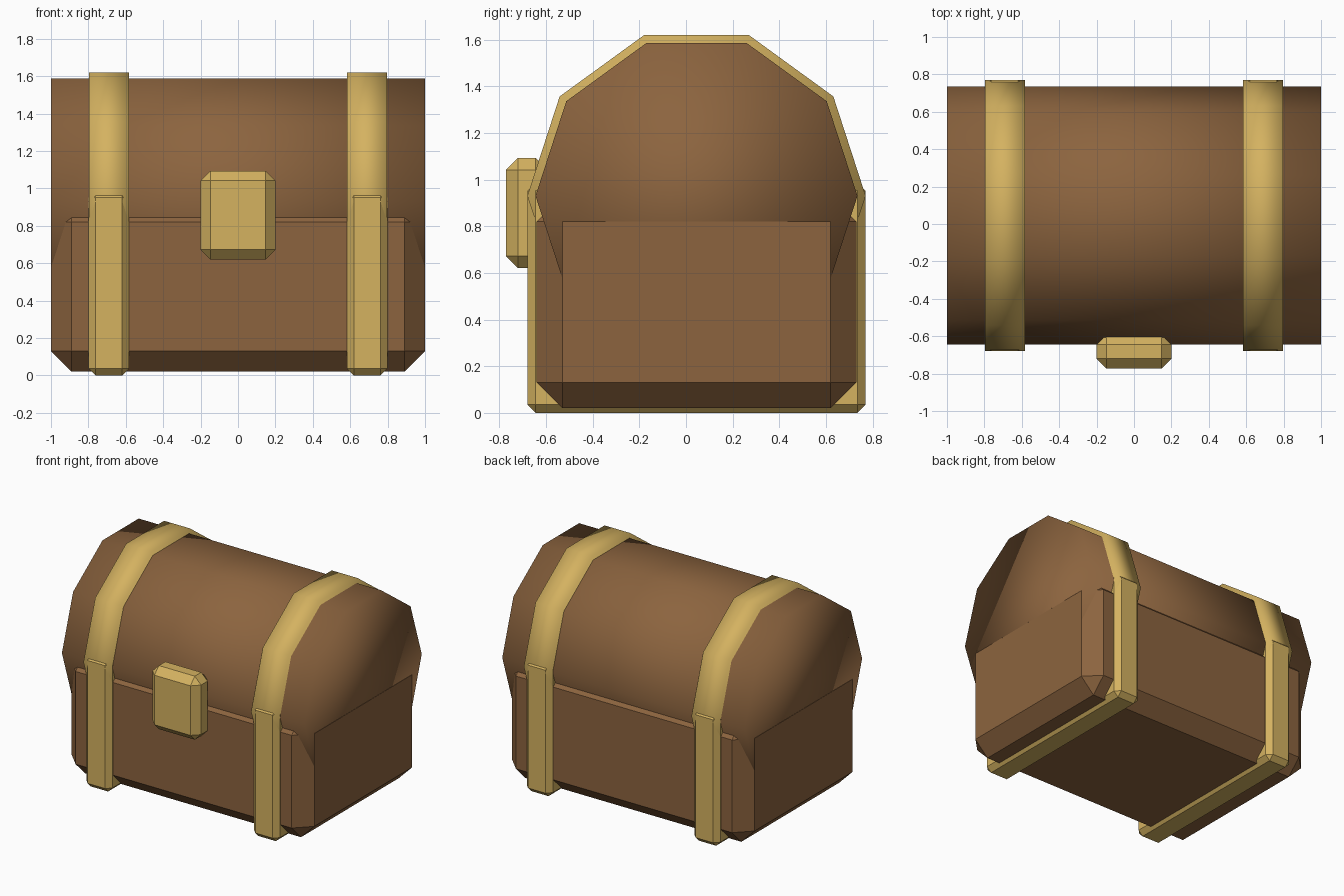
import bpy, math

if "Cube" in bpy.data.objects:
    bpy.data.objects.remove(bpy.data.objects["Cube"])

CY = 0.045      # depth centre of the chest body
LID_Z = 0.93    # height of the lid axis


def material(name, rgb):
    m = bpy.data.materials.new(name)
    m.diffuse_color = (*rgb, 1.0)
    m.use_nodes = True
    m.node_tree.nodes["Principled BSDF"].inputs["Base Color"].default_value = m.diffuse_color
    return m


wood = material("brown wood", (0.262, 0.127, 0.049))
brass = material("brass", (0.66, 0.445, 0.118))


def chamfered_box(name, x, y, z, chamfer, mat):
    """Box from (min, max) ranges with a single flat chamfer on every edge."""
    ranges = (x, y, z)
    bpy.ops.mesh.primitive_cube_add(size=1, location=[sum(r) / 2 for r in ranges])
    ob = bpy.context.object
    ob.name = name
    ob.scale = [r[1] - r[0] for r in ranges]
    bpy.ops.object.transform_apply(location=False, rotation=False, scale=True)
    bev = ob.modifiers.new("chamfer", 'BEVEL')
    bev.width = chamfer
    bev.segments = 1
    ob.data.materials.append(mat)
    return ob


def barrel(name, x, radius, mat):
    """Smooth ten-sided cylinder lying along x, with corners at front and back."""
    bpy.ops.mesh.primitive_cylinder_add(vertices=10, radius=radius, depth=x[1] - x[0])
    ob = bpy.context.object
    ob.name = name
    # put a corner on the y axis, then lay the axis along x
    ob.rotation_euler = (0, math.radians(90), 0)
    bpy.ops.object.transform_apply(location=False, rotation=True, scale=False)
    ob.location = ((x[0] + x[1]) / 2, CY, LID_Z)
    bpy.ops.object.shade_smooth()
    ob.data.materials.append(mat)
    return ob


# Wooden chest body and rounded lid
chamfered_box("chest_body", (-1, 1), (-0.64, 0.73), (0.02, 0.93), 0.11, wood)
barrel("lid", (-0.999, 0.999), 0.69, wood)

# Brass straps around the body, and hoops over the lid
for side, label in ((-1, "left"), (1, "right")):
    a, b = sorted((side * 0.583, side * 0.798))
    chamfered_box(label + "_body_strap", (a, b), (-0.68, 0.77), (0.0, 0.987), 0.036, brass)
    barrel(label + "_lid_hoop", (a + 0.001, b - 0.001), 0.725, brass)

# Lock block on the front
chamfered_box("lock", (-0.2, 0.2), (-0.772, -0.592), (0.62, 1.093), 0.052, brass)
